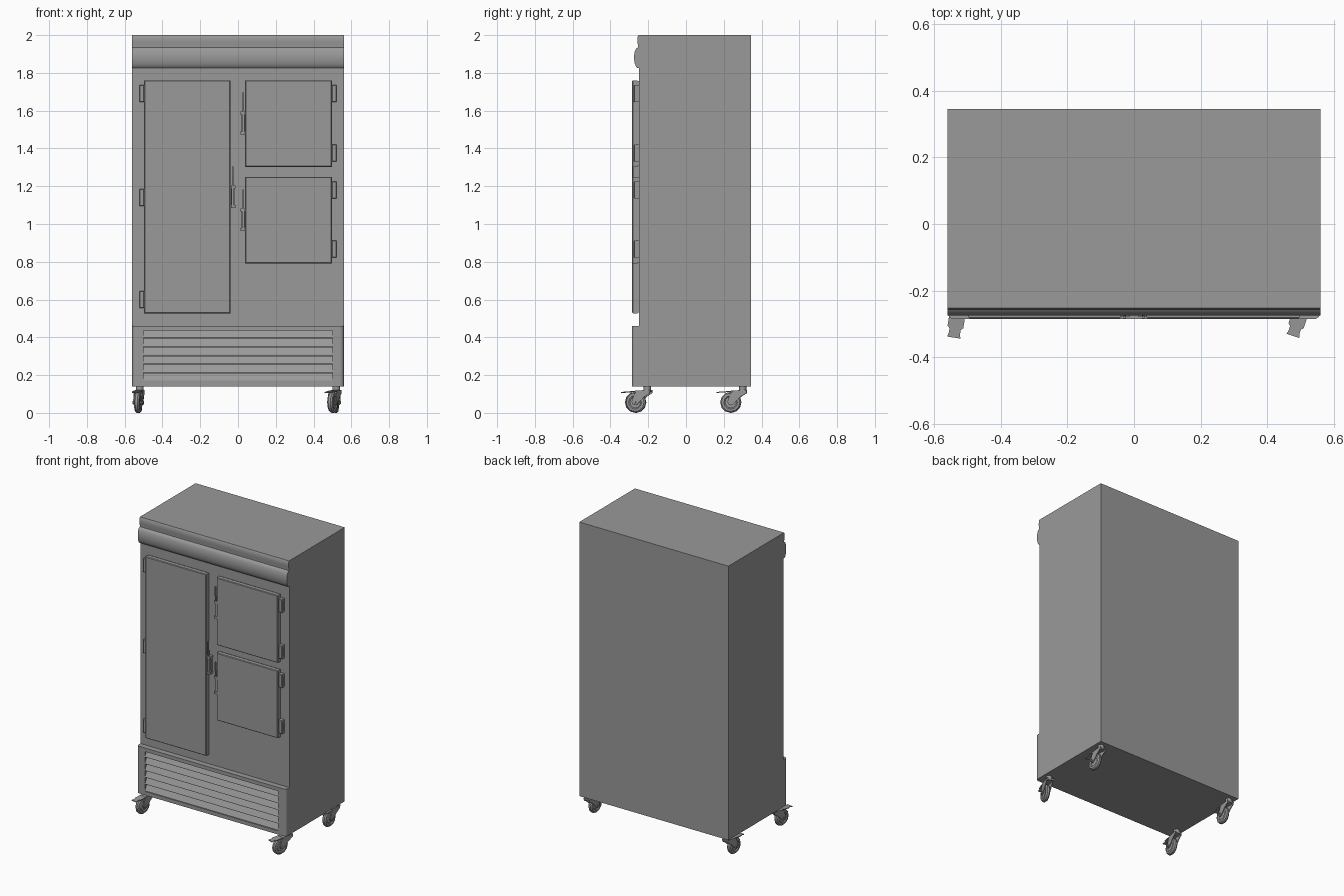
import bpy, bmesh
from math import sin, cos, pi, radians
from mathutils import Matrix, Vector

if "Cube" in bpy.data.objects:
    bpy.data.objects.remove(bpy.data.objects["Cube"])

I = Matrix.Identity(4)
LOWER = Matrix.Translation((0, 0, -0.005))  # fine height offset of the front parts

# Dark steel finish
steel = bpy.data.materials.new("dark_steel")
steel.diffuse_color = (0.32, 0.32, 0.32, 1)
steel.use_nodes = True
steel.node_tree.nodes["Principled BSDF"].inputs["Base Color"].default_value = steel.diffuse_color


def finish(name, bm, mat=I, smooth=False):
    bmesh.ops.recalc_face_normals(bm, faces=bm.faces)
    me = bpy.data.meshes.new(name)
    bm.to_mesh(me)
    bm.free()
    me.materials.append(steel)
    ob = bpy.data.objects.new(name, me)
    ob.matrix_world = mat
    bpy.context.collection.objects.link(ob)
    if smooth:
        bpy.ops.object.select_all(action='DESELECT')
        ob.select_set(True)
        bpy.context.view_layer.objects.active = ob
        bpy.ops.object.shade_smooth_by_angle(angle=radians(35))
    return ob


def add_box(bm, x0, x1, y0, y1, z0, z1):
    m = Matrix.Translation(((x0 + x1) / 2, (y0 + y1) / 2, (z0 + z1) / 2))
    m = m @ Matrix.Diagonal((x1 - x0, y1 - y0, z1 - z0, 1))
    bmesh.ops.create_cube(bm, size=1, matrix=m)


def add_prism(bm, pts, axis, lo, hi):
    # axis 'x': pts are (y, z); axis 'z': pts are (x, y)
    def place(p, t):
        return (t, p[0], p[1]) if axis == 'x' else (p[0], p[1], t)
    a = [bm.verts.new(place(p, lo)) for p in pts]
    b = [bm.verts.new(place(p, hi)) for p in pts]
    bm.faces.new(a)
    bm.faces.new(b[::-1])
    for i in range(len(pts)):
        j = (i + 1) % len(pts)
        bm.faces.new((a[i], a[j], b[j], b[i]))


def add_cyl(bm, r, depth, centre, sides=12, axis='z'):
    m = Matrix.Translation(centre)
    if axis == 'x':
        m = m @ Matrix.Rotation(pi / 2, 4, 'Y')
    bmesh.ops.create_cone(bm, cap_ends=True, segments=sides, radius1=r,
                          radius2=r, depth=depth, matrix=m)


# Main cabinet
bm = bmesh.new()
add_box(bm, -0.56, 0.56, -0.248, 0.345, 0.14, 2.0)
finish("cabinet", bm)

# Moulded header strip: small top lip and bulging panel below it
bm = bmesh.new()
add_prism(bm, [(-0.24, 2.0), (-0.252, 2.0), (-0.257, 1.99), (-0.258, 1.965),
               (-0.254, 1.945), (-0.254, 1.935), (-0.264, 1.929), (-0.271, 1.915),
               (-0.275, 1.892), (-0.275, 1.872), (-0.271, 1.849), (-0.265, 1.834),
               (-0.257, 1.826), (-0.24, 1.826)], 'x', -0.56, 0.56)
finish("header", bm, smooth=True)

# Plinth frame around the grille, with rounded front corners on the side posts
bm = bmesh.new()
R = 0.02
for s in (-1, 1):
    arc = [(s * (0.56 - R + R * sin(a)), -0.286 + R - R * cos(a))
           for a in [i * pi / 12 for i in range(7)]]
    add_prism(bm, [(s * 0.5, -0.24), (s * 0.5, -0.286)] + arc + [(s * 0.56, -0.24)],
              'z', 0.145, 0.465)
add_box(bm, -0.5, 0.5, -0.286, -0.24, 0.145, 0.17)
add_box(bm, -0.5, 0.5, -0.286, -0.24, 0.44, 0.465)
finish("plinth_frame", bm, LOWER, True)

# Tilted grille slats
bm = bmesh.new()
for i in range(6):
    z = 0.17 + i * 0.046
    add_prism(bm, [(-0.283, z + 0.002), (-0.283, z + 0.006), (-0.262, z + 0.045),
                   (-0.255, z + 0.045), (-0.255, z + 0.002)], 'x', -0.5, 0.5)
finish("grille_slats", bm, LOWER)


# Doors: gasket plus slab with chamfered front edges
def door(name, x0, x1, z0, z1):
    bm = bmesh.new()
    add_box(bm, x0, x1, -0.285, -0.256, z0, z1)
    front = [e for e in bm.edges if all(v.co.y < -0.28 for v in e.verts)]
    bmesh.ops.bevel(bm, geom=front, offset=0.004, segments=1, affect='EDGES')
    add_box(bm, x0 + 0.004, x1 - 0.004, -0.258, -0.245, z0 + 0.004, z1 - 0.004)
    finish(name, bm, LOWER)


# Hinges: chamfered body with a ribbed outer cover
def hinge(name, s, zc):
    bm = bmesh.new()
    add_box(bm, *sorted((s * 0.497, s * 0.522)), -0.275, -0.245, zc - 0.045, zc + 0.045)
    long = [e for e in bm.edges if all(v.co.y < -0.27 for v in e.verts)]
    bmesh.ops.bevel(bm, geom=long, offset=0.003, segments=1, affect='EDGES')
    for y in (-0.268, -0.259):
        add_box(bm, *sorted((s * 0.515, s * 0.525)), y - 0.003, y + 0.003, zc - 0.028, zc + 0.028)
    finish(name, bm, LOWER)


# Latch handles: backing plate, two mounts and a slim lever upward
def handle(name, s, z0):
    bm = bmesh.new()
    def bx(a, b, *r):
        add_box(bm, *sorted((s * a, s * b)), *r)
    bx(0.018, 0.037, -0.262, -0.245, z0, z0 + 0.12)
    bx(0.022, 0.035, -0.277, -0.26, z0 + 0.01, z0 + 0.11)
    bx(0.014, 0.038, -0.28, -0.245, z0, z0 + 0.016)
    bx(0.014, 0.038, -0.28, -0.245, z0 + 0.104, z0 + 0.12)
    add_prism(bm, [(-0.264, z0 + 0.11), (-0.278, z0 + 0.11), (-0.284, z0 + 0.16),
                   (-0.284, z0 + 0.22), (-0.276, z0 + 0.22), (-0.274, z0 + 0.16)],
              'x', *sorted((s * 0.024, s * 0.031)))
    finish(name, bm, LOWER)


door("tall_door", -0.497, -0.04, 0.532, 1.765)
door("upper_door", 0.038, 0.497, 1.307, 1.765)
door("lower_door", 0.038, 0.497, 0.796, 1.254)
for i, z in enumerate((1.695, 1.145, 0.605)):
    hinge(f"left_hinge_{i + 1}", -1, z)
for i, z in enumerate((1.695, 1.38, 1.185, 0.872)):
    hinge(f"right_hinge_{i + 1}", 1, z)
handle("tall_door_handle", -1, 1.09)
handle("upper_door_handle", 1, 1.48)
handle("lower_door_handle", 1, 0.968)


# Swivel casters: local origin under the stem, wheel trailing toward -y
def caster(name, x, y, turn):
    m = Matrix.Translation((x, y, 0)) @ Matrix.Rotation(radians(turn), 4, 'Z')
    c = Vector((0, -0.063, 0.056))
    # tyre with a rounded tread, lathed about the axle
    bm = bmesh.new()
    prof = [(-0.014, 0.0), (-0.011, 0.03), (-0.016, 0.036), (-0.014, 0.049), (-0.006, 0.056),
            (0.006, 0.056), (0.014, 0.049), (0.016, 0.036), (0.011, 0.03), (0.014, 0.0)]
    vs = [bm.verts.new(c + Vector((px, 0, -r))) for px, r in prof]
    es = [bm.edges.new(p) for p in zip(vs, vs[1:])]
    bmesh.ops.spin(bm, geom=vs + es, cent=c, axis=(1, 0, 0), angle=2 * pi, steps=12,
                   use_merge=True)
    bmesh.ops.remove_doubles(bm, verts=bm.verts, dist=1e-5)
    finish(name + "_wheel", bm, m, True)
    # stem, fork cheeks, crown and axle
    bm = bmesh.new()
    add_cyl(bm, 0.02, 0.035, (0, 0, 0.127), 12)
    for s in (-1, 1):
        add_prism(bm, [(0.022, 0.12), (0.02, 0.104), (-0.01, 0.085), (-0.052, 0.043),
                       (-0.072, 0.042), (-0.08, 0.06), (-0.066, 0.1), (-0.05, 0.116)],
                  'x', *sorted((s * 0.018, s * 0.023)))
    add_prism(bm, [(0.022, 0.122), (0.022, 0.112), (-0.06, 0.113), (-0.06, 0.118)],
              'x', -0.023, 0.023)
    add_cyl(bm, 0.008, 0.056, c, 8, 'x')
    finish(name + "_fork", bm, m, True)
    # brake pedal with a narrow waist
    bm = bmesh.new()
    add_prism(bm, [(-0.024, -0.05), (-0.024, -0.106), (-0.017, -0.112), (-0.017, -0.124),
                   (-0.02, -0.138), (0.02, -0.138), (0.017, -0.124), (0.017, -0.112),
                   (0.024, -0.106), (0.024, -0.05)], 'z', 0.112, 0.117)
    for v in bm.verts:
        v.co.z -= 0.08 * max(0, -0.06 - v.co.y)
    finish(name + "_pedal", bm, m)


caster("front_left_caster", -0.52, -0.205, -9)
caster("front_right_caster", 0.52, -0.205, -18)
caster("back_left_caster", -0.52, 0.30, -5)
caster("back_right_caster", 0.52, 0.30, -3)
